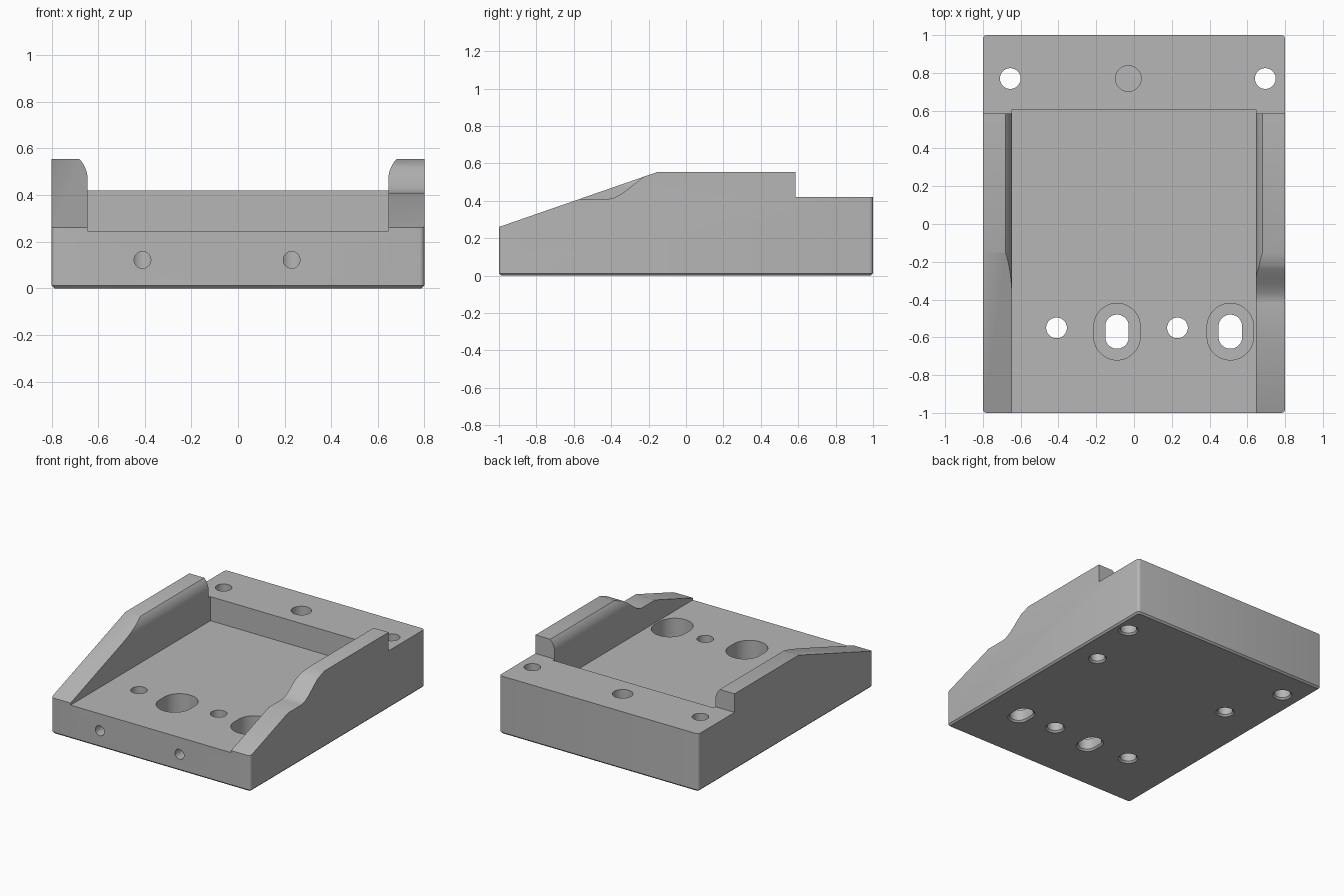
import bpy, bmesh, math

if "Cube" in bpy.data.objects:
    bpy.data.objects.remove(bpy.data.objects["Cube"])

grey = bpy.data.materials.new("machined_grey")
grey.diffuse_color = (0.47, 0.47, 0.47, 1)
grey.use_nodes = True
grey.node_tree.nodes["Principled BSDF"].inputs["Base Color"].default_value = grey.diffuse_color


def loft(name, rings):
    """Closed solid skinned through rings of 3D points."""
    bm = bmesh.new()
    loops = [[bm.verts.new(p) for p in r] for r in rings]
    n = len(loops[0])
    for a, b in zip(loops, loops[1:]):
        for i in range(n):
            j = (i + 1) % n
            bm.faces.new((a[i], a[j], b[j], b[i]))
    bm.faces.new(loops[0])
    bm.faces.new(loops[-1])
    bmesh.ops.recalc_face_normals(bm, faces=bm.faces)
    me = bpy.data.meshes.new(name)
    bm.to_mesh(me)
    bm.free()
    me.materials.append(grey)
    ob = bpy.data.objects.new(name, me)
    bpy.context.collection.objects.link(ob)
    return ob


def oval(r, stretch=0, n=32):
    """Circle, or a slot when stretched along its second axis."""
    pts = []
    for i in range(n):
        a = 2 * math.pi * (i + 0.5) / n
        s = math.sin(a)
        pts.append((r * math.cos(a), r * s + math.copysign(stretch, s)))
    return pts


def bore(name, x, y, steps):
    """Vertical hole; steps are (z, radius, stretch)."""
    return loft(name, [[(x + u, y + v, z) for u, v in oval(r, s)] for z, r, s in steps])


# Block: side outline extruded across, corners and underside bevelled
side = [(-1, 0), (1, 0), (1, .42), (.585, .42), (.585, .555), (-.15, .555), (-1, .26)]
block = loft("cradle_block", [[(x, y, z) for y, z in side] for x in (-.8, .8)])
bm = bmesh.new()
bm.from_mesh(block.data)
corners = [e for e in bm.edges
           if all(abs(abs(v.co.y) - 1) < 1e-4 for v in e.verts)
           and abs(e.verts[0].co.z - e.verts[1].co.z) > .1]
bmesh.ops.bevel(bm, geom=corners, offset=.02, segments=4, profile=.5, affect='EDGES')
under = [e for e in bm.edges if all(v.co.z < 1e-4 for v in e.verts)]
bmesh.ops.bevel(bm, geom=under, offset=.012, segments=1, affect='EDGES')
bm.to_mesh(block.data)
bm.free()

cutters = []

# Pocket between the side walls, flaring out in an arc near the wall tops
r, z0 = .133, .465
flare = [(.645 + r - math.sqrt(r * r - d * d), z0 + d)
         for d in [.1 * i / 8 for i in range(9)]]
right = [(.645, .245)] + flare + [(flare[-1][0], .7)]
section = right + [(-x, z) for x, z in reversed(right)]
cutters.append(loft("pocket_cutter", [[(x, y, z) for x, z in section] for y in (-1.2, .605)]))

# Saddle dip in the right wall
dip = [(-.62, .41)]
for i in range(17):
    t = i / 16
    dip.append((-.42 + .27 * t, .41 + .146 * t * t * (3 - 2 * t)))
dip += [(-.15, .8), (-.62, .8)]
cutters.append(loft("saddle_cutter", [[(x, y, z) for y, z in dip] for x in (.6, .9)]))

# Through holes, chamfered underneath
for x, y in ((-.655, .77), (.695, .77), (-.41, -.55), (.23, -.55)):
    cutters.append(bore("through_cutter", x, y,
                        [(-.01, .077, 0), (.012, .055, 0), (.6, .055, 0)]))

# Counterbored slots
for x in (-.09, .51):
    cutters.append(bore("slot_cutter", x, -.57,
                        [(-.01, .084, .028), (.012, .0625, .028), (.09, .0625, .028),
                         (.09, .123, .027), (.4, .123, .027)]))

# Blind holes: one in the back ledge, two underneath
cutters.append(bore("ledge_cutter", -.03, .77, [(.12, .068, 0), (.6, .068, 0)]))
for x in (-.51, .61):
    cutters.append(bore("blind_cutter", x, .345,
                        [(-.01, .072, 0), (.012, .05, 0), (.16, .05, 0)]))

# Front bores that meet the vertical holes
for x in (-.41, .23):
    cutters.append(loft("front_bore_cutter",
                        [[(x + u, y, .122 + v) for u, v in oval(.036)] for y in (-1.1, -.55)]))

bpy.context.view_layer.objects.active = block
block.select_set(True)
for c in cutters:
    c.hide_render = True
    m = block.modifiers.new(c.name, 'BOOLEAN')
    m.operation = 'DIFFERENCE'
    m.solver = 'EXACT'
    m.object = c
    bpy.ops.object.modifier_apply(modifier=m.name)
    bpy.data.objects.remove(c)

bpy.ops.object.shade_smooth_by_angle(angle=math.radians(25))
